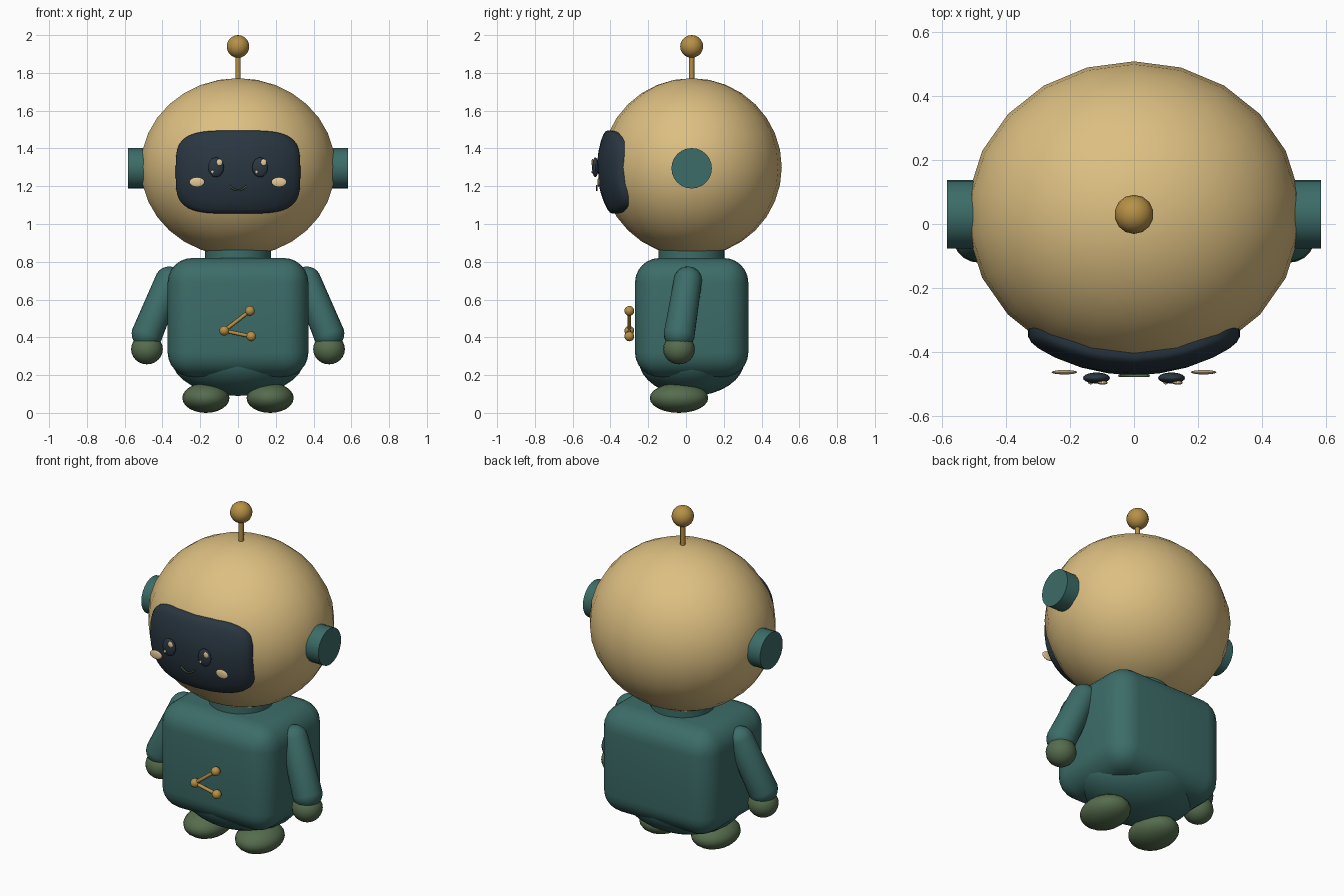
import bpy, bmesh, math
from mathutils import Vector, Matrix

if "Cube" in bpy.data.objects:
    bpy.data.objects.remove(bpy.data.objects["Cube"])

CY = 0.03  # depth of the body axis


def mat(name, rgb):
    m = bpy.data.materials.new(name)
    m.diffuse_color = (*rgb, 1)
    m.use_nodes = True
    m.node_tree.nodes["Principled BSDF"].inputs["Base Color"].default_value = m.diffuse_color
    return m


CREAM = mat("cream", (0.72, 0.52, 0.22))
TEAL = mat("teal", (0.045, 0.15, 0.138))
NAVY = mat("navy", (0.023, 0.038, 0.054))
GREEN = mat("moss green", (0.092, 0.15, 0.075))
GOLD = mat("gold", (0.47, 0.28, 0.06))
PEACH = mat("pale cream", (0.78, 0.58, 0.30))


def finish(name, bm, material, angle=40):
    bmesh.ops.recalc_face_normals(bm, faces=bm.faces)
    me = bpy.data.meshes.new(name)
    bm.to_mesh(me)
    bm.free()
    ob = bpy.data.objects.new(name, me)
    bpy.context.collection.objects.link(ob)
    me.materials.append(material)
    bpy.ops.object.select_all(action='DESELECT')
    ob.select_set(True)
    bpy.context.view_layer.objects.active = ob
    bpy.ops.object.shade_smooth_by_angle(angle=math.radians(angle))
    return ob


def ball(name, c, r, material, u=20, v=12):
    bm = bmesh.new()
    bmesh.ops.create_uvsphere(bm, u_segments=u, v_segments=v, radius=1)
    bmesh.ops.scale(bm, vec=r, verts=bm.verts)
    bmesh.ops.translate(bm, vec=c, verts=bm.verts)
    return finish(name, bm, material)


def between(a, b):
    """Matrix placing the z axis along a to b, centred between them."""
    a, b = Vector(a), Vector(b)
    rot = (b - a).to_track_quat('Z', 'Y').to_matrix().to_4x4()
    return Matrix.Translation((a + b) / 2) @ rot, (b - a).length


def rod(name, a, b, r, material, n=12):
    m, length = between(a, b)
    bm = bmesh.new()
    bmesh.ops.create_cone(bm, cap_ends=True, segments=n, radius1=r, radius2=r,
                          depth=length, matrix=m)
    return finish(name, bm, material)


def capsule(name, a, b, ra, rb, material):
    """Tapered capsule: a sphere whose halves are pulled apart."""
    m, length = between(a, b)
    bm = bmesh.new()
    bmesh.ops.create_uvsphere(bm, u_segments=18, v_segments=13, radius=1)
    for v in bm.verts:
        top = v.co.z > 0
        v.co *= rb if top else ra
        v.co.z += length / 2 if top else -length / 2
    bm.transform(m)
    return finish(name, bm, material)


# Head, ears and antenna
ball("head", (0, CY, 1.30), (0.52, 0.477, 0.472), CREAM, 22, 16)
for s, side in ((-1, "left"), (1, "right")):
    rod(side + "_ear", (s * 0.44, CY, 1.295), (s * 0.583, CY, 1.295), 0.107, TEAL, 24)
rod("antenna_stem", (0, CY, 1.75), (0, CY, 1.91), 0.014, GOLD)
ball("antenna_ball", (0, CY, 1.94), (0.061, 0.061, 0.06), GOLD, 14, 10)


# Curved face screen: superellipse rings laid over the head
def shell(x, z, k):
    d = 1 - (x / (0.52 * k)) ** 2 - (z / (0.472 * k)) ** 2
    return CY - 0.477 * k * math.sqrt(max(d, 0))


def screen():
    bm = bmesh.new()
    n = 64
    # size factor and shell scale of each ring, front centre to back rim
    profile = [(0.25, 1.05), (0.5, 1.05), (0.75, 1.05), (0.9, 1.048),
               (0.97, 1.04), (1.0, 1.022), (1.0, 0.985), (0.9, 0.96)]
    rings = []
    for f, k in profile:
        ring = []
        for i in range(n):
            t = 2 * math.pi * i / n
            c, s = math.cos(t), math.sin(t)
            x = 0.33 * f * math.copysign(abs(c) ** 0.52, c)
            z = 0.22 * f * math.copysign(abs(s) ** 0.52, s)
            ring.append(bm.verts.new((x, shell(x, z - 0.025, k), 1.275 + z)))
        rings.append(ring)
    for a, b in zip(rings, rings[1:]):
        for i in range(n):
            j = (i + 1) % n
            bm.faces.new((a[i], a[j], b[j], b[i]))
    bm.faces.new(rings[0])
    bm.faces.new(rings[-1])
    return finish("face_screen", bm, NAVY, 50)


screen()

# Eyes, glints and cheeks
for s, side in ((-1, "left"), (1, "right")):
    x = s * 0.117
    ball(side + "_eye", (x, -0.48, 1.30), (0.042, 0.017, 0.052), NAVY)
    ball(side + "_eye_glint", (x + 0.019, -0.495, 1.326), (0.016, 0.006, 0.018), PEACH, 12, 8)
    ball(side + "_eye_spark", (x - 0.018, -0.495, 1.276), (0.008, 0.005, 0.009), PEACH, 10, 6)
    ball(side + "_cheek", (s * 0.217, -0.462, 1.222), (0.04, 0.007, 0.026), PEACH)

# Smile
cu = bpy.data.curves.new("smile", 'CURVE')
cu.dimensions = '3D'
cu.bevel_depth = 0.0045
cu.bevel_resolution = 2
cu.use_fill_caps = True
sp = cu.splines.new('POLY')
sp.points.add(10)
for i, p in enumerate(sp.points):
    t = i / 5 - 1
    p.co = (0.046 * t, -0.473, 1.178 + 0.026 * t * t, 1)
smile = bpy.data.objects.new("smile", cu)
bpy.context.collection.objects.link(smile)
cu.materials.append(GREEN)
bpy.ops.object.select_all(action='DESELECT')
smile.select_set(True)
bpy.context.view_layer.objects.active = smile
bpy.ops.object.convert(target='MESH')

# Torso, neck and hips
bm = bmesh.new()
bmesh.ops.create_cube(bm, size=1)
bmesh.ops.scale(bm, vec=(0.745, 0.60, 0.63), verts=bm.verts)
bmesh.ops.translate(bm, vec=(0, CY, 0.505), verts=bm.verts)
bmesh.ops.bevel(bm, geom=bm.edges[:], offset=0.13, segments=6, profile=0.5,
                affect='EDGES')
finish("torso", bm, TEAL)
rod("neck", (0, CY, 0.72), (0, CY, 0.88), 0.175, TEAL, 28)
ball("hips", (0, CY, 0.28), (0.35, 0.28, 0.19), TEAL, 28, 16)

# Arms, hands and feet
for s, side in ((-1, "left"), (1, "right")):
    capsule(side + "_arm", (s * 0.365, CY - 0.02, 0.70), (s * 0.48, -0.035, 0.42),
            0.075, 0.083, TEAL)
    ball(side + "_hand", (s * 0.482, -0.037, 0.337), (0.084, 0.084, 0.08), GREEN)
    ball(side + "_foot", (s * 0.17, -0.037, 0.079), (0.125, 0.155, 0.079), GREEN)

# Chest emblem: three linked beads
beads = [(-0.073, -0.30, 0.435), (0.063, -0.30, 0.54), (0.07, -0.30, 0.405)]
for i, p in enumerate(beads):
    ball(f"emblem_bead_{i + 1}", p, (0.026, 0.026, 0.026), GOLD, 14, 10)
for i in (1, 2):
    rod(f"emblem_link_{i}", beads[0], beads[i], 0.01, GOLD, 10)
